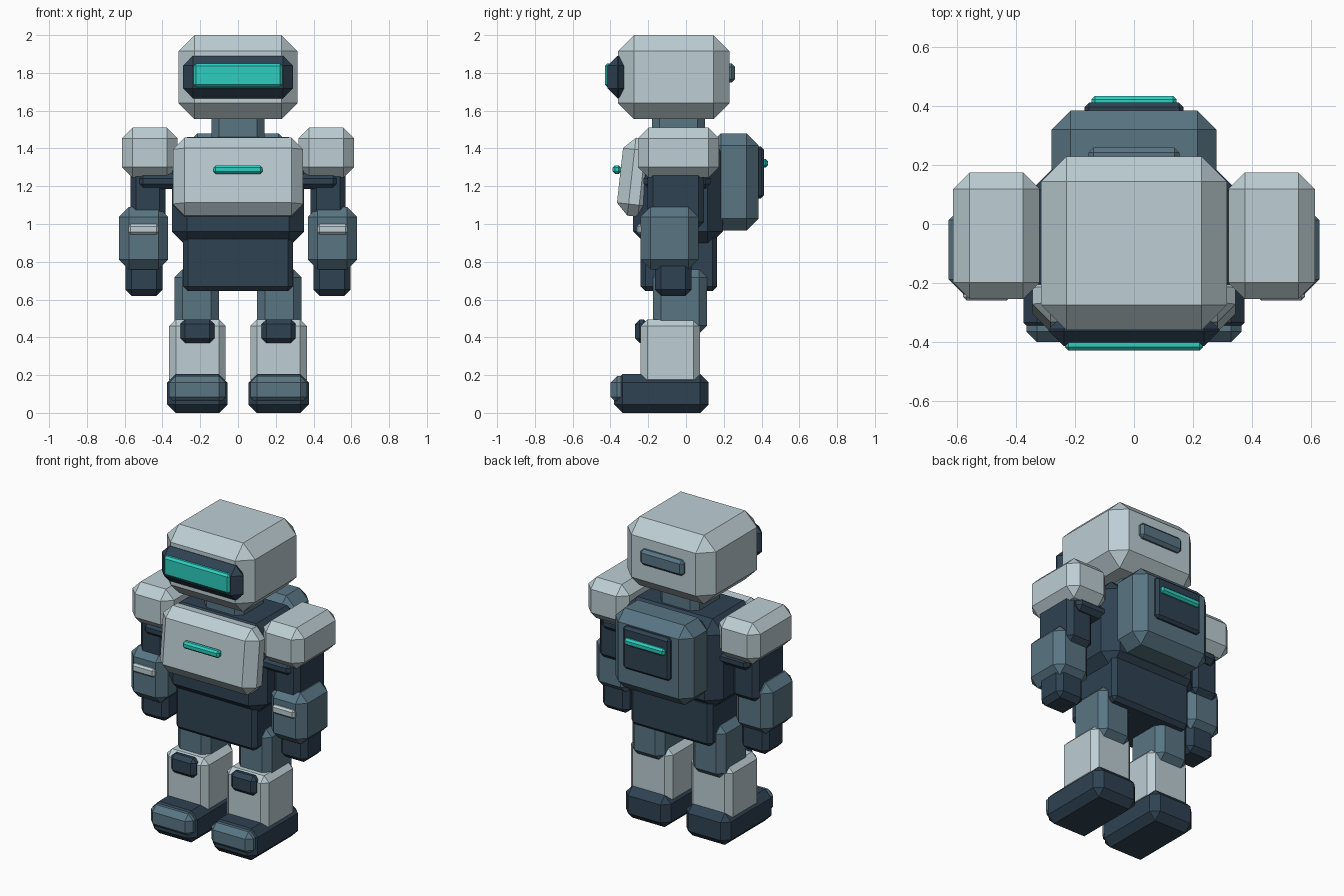
import bpy
import bmesh
from mathutils import Matrix, Vector

cube = bpy.data.objects.get("Cube")
if cube:
    bpy.data.objects.remove(cube, do_unlink=True)


def make_material(name, rgb):
    mat = bpy.data.materials.new(name)
    mat.use_nodes = True
    colour = (*rgb, 1.0)
    mat.diffuse_color = colour
    mat.node_tree.nodes["Principled BSDF"].inputs["Base Color"].default_value = colour
    return mat


PALE = make_material("pale grey", (0.51, 0.62, 0.66))
SLATE = make_material("slate blue", (0.10, 0.18, 0.23))
DARK = make_material("dark navy", (0.028, 0.054, 0.085))
TEAL = make_material("glowing teal", (0.026, 0.62, 0.52))


def box(name, x, y, z, bevel, mat, tilt=0.0):
    """Chamfered box from its (min, max) ranges, tilted about its own x axis."""
    spans = (x, y, z)
    size = [abs(b - a) for a, b in spans]
    centre = Vector([(a + b) / 2 for a, b in spans])
    bm = bmesh.new()
    bmesh.ops.create_cube(bm, size=1.0)
    bmesh.ops.scale(bm, vec=size, verts=bm.verts)
    bmesh.ops.bevel(bm, geom=bm.edges[:], offset=min(bevel, 0.48 * min(size)),
                    segments=1, affect='EDGES', profile=0.5, clamp_overlap=True)
    bm.transform(Matrix.Rotation(tilt, 4, 'X'))
    mesh = bpy.data.meshes.new(name)
    bm.to_mesh(mesh)
    bm.free()
    mesh.materials.append(mat)
    obj = bpy.data.objects.new(name, mesh)
    obj.location = centre
    bpy.context.collection.objects.link(obj)
    return obj


def centred(name, half, y, z, bevel, mat, tilt=0.0):
    return box(name, (-half, half), y, z, bevel, mat, tilt)


def paired(name, x, y, z, bevel, mat):
    """One box on each side of the body."""
    for side, sign in (("left", 1), ("right", -1)):
        box(f"{side}_{name}", (sign * x[0], sign * x[1]), y, z, bevel, mat)


# Head
centred("head", 0.315, (-0.36, 0.23), (1.555, 2.0), 0.085, PALE)
centred("visor_frame", 0.29, (-0.415, -0.305), (1.665, 1.89), 0.052, DARK)
centred("visor", 0.235, (-0.43, -0.39), (1.725, 1.85), 0.013, TEAL)
centred("head_back_plate", 0.155, (0.20, 0.26), (1.75, 1.85), 0.018, SLATE)
centred("neck", 0.14, (-0.18, 0.10), (1.40, 1.60), 0.04, SLATE)

# Torso
centred("torso", 0.35, (-0.28, 0.195), (0.88, 1.46), 0.08, DARK)
centred("chest_plate", 0.345, (-0.35, -0.17), (1.04, 1.455), 0.062, PALE, tilt=-0.11)
centred("chest_light", 0.13, (-0.388, -0.345), (1.265, 1.31), 0.012, TEAL)
centred("pelvis", 0.29, (-0.24, 0.165), (0.645, 0.95), 0.025, DARK)

# Backpack
centred("backpack", 0.28, (0.12, 0.385), (0.965, 1.48), 0.065, SLATE)
centred("backpack_panel", 0.168, (0.37, 0.413), (1.135, 1.41), 0.016, DARK)
centred("backpack_light", 0.145, (0.40, 0.434), (1.30, 1.345), 0.012, TEAL)

# Arms
paired("shoulder_pad", (0.32, 0.615), (-0.255, 0.175), (1.245, 1.51), 0.057, PALE)
paired("shoulder_joint", (0.30, 0.53), (-0.225, 0.13), (1.185, 1.27), 0.028, DARK)
paired("upper_arm", (0.385, 0.57), (-0.205, 0.095), (0.98, 1.30), 0.03, DARK)
paired("forearm", (0.37, 0.63), (-0.24, 0.065), (0.76, 1.09), 0.052, SLATE)
paired("forearm_band", (0.42, 0.58), (-0.26, -0.22), (0.945, 1.0), 0.012, PALE)
paired("hand", (0.40, 0.595), (-0.165, 0.03), (0.62, 0.82), 0.032, DARK)

# Legs
paired("thigh", (0.10, 0.335), (-0.175, 0.112), (0.42, 0.76), 0.042, SLATE)
paired("shin", (0.065, 0.365), (-0.24, 0.075), (0.14, 0.495), 0.036, PALE)
paired("knee_pad", (0.125, 0.305), (-0.27, -0.20), (0.37, 0.495), 0.025, DARK)
paired("foot", (0.055, 0.375), (-0.38, 0.12), (0.0, 0.205), 0.045, DARK)
paired("toe_cap", (0.065, 0.365), (-0.40, -0.31), (0.05, 0.195), 0.035, SLATE)
